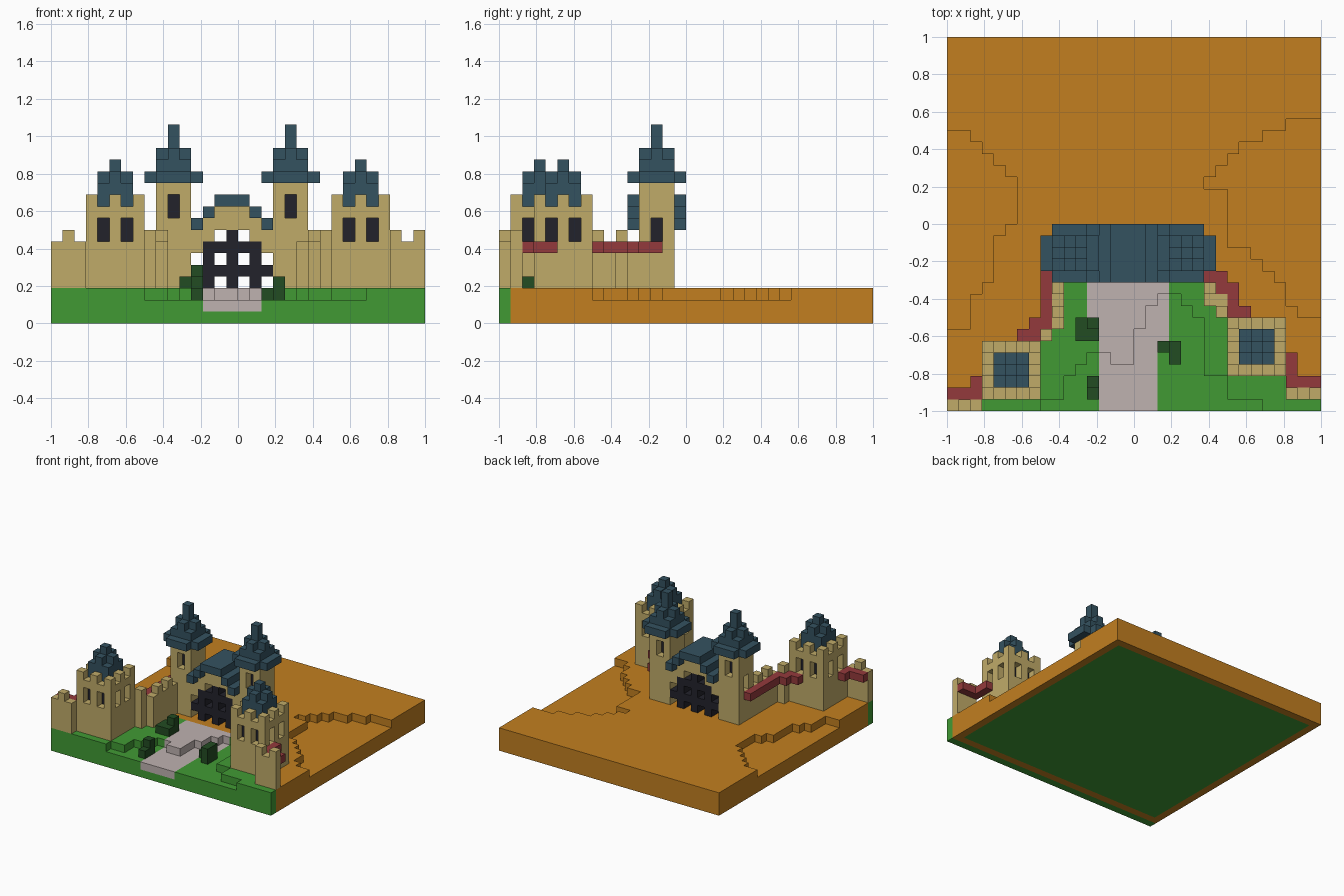
import bpy, bmesh
from mathutils import Vector

if "Cube" in bpy.data.objects:
    bpy.data.objects.remove(bpy.data.objects["Cube"], do_unlink=True)

U = 1 / 16  # size of one block; the base is 32 x 32 blocks


def material(name, rgb):
    lin = [((c / 255 + 0.055) / 1.055) ** 2.4 for c in rgb] + [1]
    m = bpy.data.materials.new(name)
    m.use_nodes = True
    m.diffuse_color = lin
    bsdf = next(n for n in m.node_tree.nodes if n.type == 'BSDF_PRINCIPLED')
    bsdf.inputs["Base Color"].default_value = lin
    return m


EARTH = material("ochre earth", (194, 127, 32))
GRASS = material("grass green", (65, 154, 52))
PATH = material("pale path", (191, 178, 176))
STONE = material("sand stone", (192, 171, 105))
SLATE = material("slate blue", (52, 82, 96))
RED = material("walkway red", (148, 58, 60))
DARK = material("dark iron", (34, 34, 43))
BUSH = material("bush green", (34, 76, 34))


def box(i0, i1, j0, j1, k0, k1):
    """Cells of a block range, end values excluded."""
    return {(i, j, k) for i in range(i0, i1) for j in range(j0, j1) for k in range(k0, k1)}


def build(name, cells, mat):
    """Skin a set of cells with only its outer faces."""
    bm = bmesh.new()
    verts = {}

    def vert(p):
        if p not in verts:
            verts[p] = bm.verts.new(((p[0] - 16) * U, (p[1] - 16) * U, p[2] * U))
        return verts[p]

    for c in sorted(cells):
        for axis in range(3):
            for side in (0, 1):
                n = list(c)
                n[axis] += 2 * side - 1
                if tuple(n) in cells:
                    continue
                a, b = (axis + 1) % 3, (axis + 2) % 3
                loop = []
                for da, db in ((0, 0), (1, 0), (1, 1), (0, 1)):
                    p = list(c)
                    p[axis] += side
                    p[a] += da
                    p[b] += db
                    loop.append(vert(tuple(p)))
                bm.faces.new(loop if side else loop[::-1])
    bmesh.ops.dissolve_limit(bm, angle_limit=0.01, verts=bm.verts, edges=bm.edges)
    me = bpy.data.meshes.new(name)
    bm.to_mesh(me)
    bm.free()
    me.materials.append(mat)
    ob = bpy.data.objects.new(name, me)
    bpy.context.collection.objects.link(ob)
    return ob


# --- Ground: hollows one block deep, as (first column, last column, y start, y end)
hollows = [
    (8, 9, 0, 1), (10, 10, 0, 3), (11, 11, 0, 4), (12, 13, 0, 5), (14, 15, 0, 4),
    (16, 16, 0, 7), (17, 17, 0, 9), (18, 19, 0, 10), (20, 20, 0, 9), (21, 21, 0, 8),
    (22, 23, 0, 3), (24, 26, 0, 1),
    (0, 1, 7, 24), (2, 2, 10, 23), (3, 3, 11, 22), (4, 4, 15, 21), (5, 5, 16, 20),
    (22, 22, 19, 20), (23, 23, 19, 21), (24, 24, 14, 22), (25, 25, 14, 23), (26, 26, 13, 23),
    (27, 27, 12, 24), (28, 28, 11, 24), (29, 29, 9, 25), (30, 31, 8, 25)]
ground = box(0, 32, 0, 32, 0, 3)
for a, b, j0, j1 in hollows:
    ground -= box(a, b + 1, j0, j1, 2, 3)

# Courtyard depth per column band: grass in front, earth behind
grass_bands = [(0, 3, 1), (3, 8, 2), (8, 9, 7), (9, 23, 11), (23, 24, 9), (24, 29, 5), (29, 32, 1)]
grass = set()
for a, b, depth in grass_bands:
    grass |= box(a, b, 0, depth, 0, 3)
grass -= box(0, 1, 1, 32, 0, 3) | box(31, 32, 1, 32, 0, 3)
path = (box(13, 18, 0, 11, 1, 3) | box(12, 19, 6, 11, 1, 3)) & ground
# The underside is green inside an earth rim
underside = box(1, 31, 2, 31, 0, 1)
rim = box(0, 32, 1, 2, 0, 1)
grass = ((grass - rim) | underside) & ground - path
build("earth_base", ground - grass - path, EARTH)
build("grass_courtyard", grass, GRASS)
build("entry_path", path, PATH)

# --- Bushes
build("left_rear_bush", box(11, 13, 6, 8, 3, 4) | box(12, 13, 7, 8, 4, 5), BUSH)
build("left_front_bush", box(12, 13, 1, 3, 2, 3) | box(12, 13, 2, 3, 3, 4), BUSH)
build("right_bush", box(18, 20, 5, 6, 2, 3) | box(19, 20, 4, 6, 2, 4), BUSH)


def plus(i, j, k0, k1):
    return box(i - 1, i + 2, j, j + 1, k0, k1) | box(i, i + 1, j - 1, j + 2, k0, k1)


# --- Corner towers: 5 x 5, paired windows, battlements, stepped roof
def corner_tower(name, i, j):
    stone = box(i, i + 5, j, j + 5, 3, 10)
    stone |= {(i + a, j + b, 10) for a in (0, 2, 4) for b in (0, 2, 4)}
    core = box(i + 1, i + 4, j + 1, j + 4, 7, 9)
    for o in (1, 3):
        for e in (0, 4):
            stone -= box(i + o, i + o + 1, j + e, j + e + 1, 7, 9)
            stone -= box(i + e, i + e + 1, j + o, j + o + 1, 7, 9)
    build(name, stone - core, STONE)
    build(name + "_windows", core, DARK)
    roof = box(i + 1, i + 4, j + 1, j + 4, 10, 12) | plus(i + 2, j + 2, 12, 13)
    build(name + "_roof", roof | {(i + 2, j + 2, 13)}, SLATE)


corner_tower("right_corner_tower", 3, 1)
corner_tower("left_corner_tower", 24, 3)


# --- Gate towers: 3 x 3, single windows, wide eaves and a spire
def gate_tower(name, i, outer):
    j = 13
    stone = box(i - 1, i + 2, 12, 15, 3, 12)
    core = box(i, i + 1, j, j + 1, 7, 11)
    stone -= box(i, i + 1, 12, 15, 9, 11)
    stone -= box(i + outer, i + outer + 1, j, j + 1, 7, 9)
    build(name, stone - core, STONE)
    build(name + "_windows", core, DARK)
    eaves = box(i - 2, i + 3, 12, 15, 12, 13) | box(i - 1, i + 2, 11, 16, 12, 13)
    roof = eaves | box(i - 1, i + 2, 12, 15, 13, 14) | plus(i, j, 14, 15)
    build(name + "_roof", roof | box(i, i + 1, j, j + 1, 15, 17), SLATE)


gate_tower("right_gate_tower", 10, -1)
gate_tower("left_gate_tower", 20, 1)

# --- Gate arch with stepped roof and iron grille
arch, arch_roof = set(), set()
for i in range(12, 19):
    top = {3: 8, 2: 9}.get(abs(i - 15), 10)
    arch |= box(i, i + 1, 12, 15, 3, top)
    arch_roof |= box(i, i + 1, 11, 16, top, top + 1)
arch -= box(12, 19, 12, 15, 3, 6) | box(13, 18, 12, 15, 6, 7) | box(14, 17, 12, 15, 7, 8)
build("gate_arch", arch, STONE)
build("gate_arch_roof", arch_roof, SLATE)
grille = box(15, 16, 12, 15, 3, 8) | box(12, 19, 12, 15, 4, 5) | box(13, 18, 12, 15, 6, 7)
for i in (13, 17):
    grille |= box(i, i + 1, 12, 15, 3, 7)
build("gate_grille", grille, DARK)


# --- Curtain walls with merlons, and red walkways behind them
def wall(name, columns, merlons, walkway):
    stone = {(i, j, k) for i, j in columns for k in range(3, 7)}
    stone |= {(i, j, 7) for i, j in merlons}
    build(name, stone, STONE)
    build(name + "_walkway", {(i, j, 6) for i, j in walkway}, RED)


wall("right_inner_wall", [(8, 6)] + [(9, j) for j in range(7, 12)],
     [(8, 6), (9, 8), (9, 10)],
     [(6, 6), (7, 6), (7, 7)] + [(8, j) for j in range(7, 14)])
wall("left_inner_wall", [(21, 11), (22, 10), (22, 9), (23, 9), (23, 8)],
     [(23, 8), (22, 10)],
     [(22, 11), (22, 12), (22, 13), (23, 11), (23, 10), (24, 10), (24, 9), (24, 8), (25, 8)])
wall("right_outer_wall", [(0, 0), (1, 0), (2, 0)], [(1, 0)],
     [(0, 1), (1, 1), (2, 1), (2, 2)])
wall("left_outer_wall", [(29, 1), (30, 1), (31, 1)], [(29, 1), (31, 1)],
     [(29, 2), (30, 2), (31, 2), (29, 3), (29, 4)])
